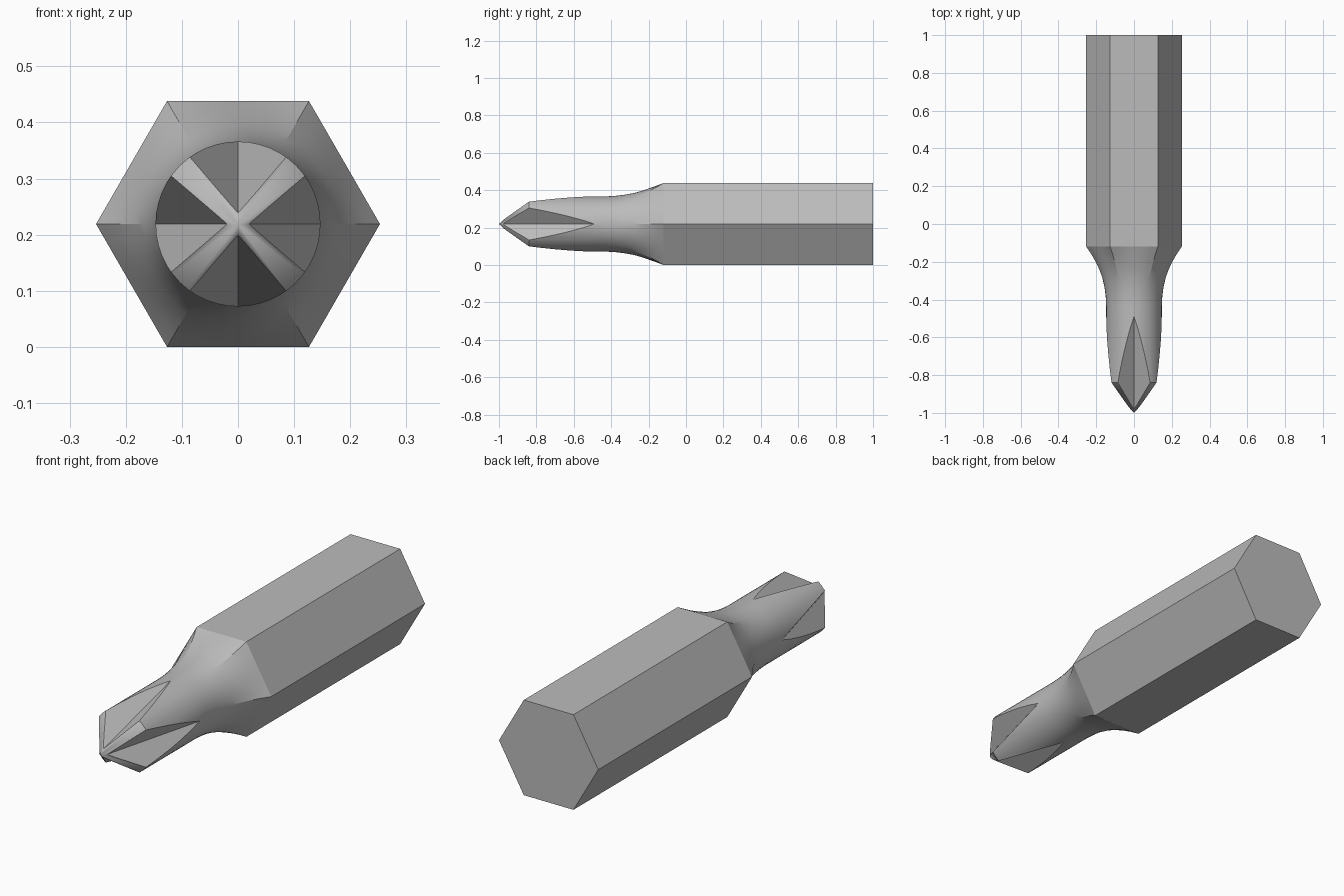
import bpy, bmesh
from math import cos, sin, pi, radians
from mathutils import Matrix, Vector

cube = bpy.data.objects.get("Cube")
if cube:
    bpy.data.objects.remove(cube, do_unlink=True)

AXIS_Z = 0.219
SIDES = 48

steel = bpy.data.materials.new("steel grey")
steel.use_nodes = True
steel.diffuse_color = (0.5, 0.5, 0.5, 1)
steel.node_tree.nodes["Principled BSDF"].inputs["Base Color"].default_value = (0.5, 0.5, 0.5, 1)


def make_object(name, bm):
    bmesh.ops.recalc_face_normals(bm, faces=bm.faces)
    mesh = bpy.data.meshes.new(name)
    bm.to_mesh(mesh)
    bm.free()
    mesh.materials.append(steel)
    obj = bpy.data.objects.new(name, mesh)
    bpy.context.collection.objects.link(obj)
    return obj


def section(y, corner, flat):
    """Ring blending from hexagon (flat = 0.866 corner) to circle (flat = corner)."""
    hexness = (1 - flat / corner) / (1 - cos(pi / 6))
    ring = []
    for i in range(SIDES):
        a = 2 * pi * i / SIDES
        off = (a % (pi / 3)) - pi / 6
        hex_r = cos(pi / 6) / cos(off)
        r = corner * (1 + (hex_r - 1) * hexness)
        ring.append(Vector((r * cos(a), y, AXIS_Z + r * sin(a))))
    return ring


# Body: hexagonal shank, flared neck, round shaft, conical point
stations = [(1, .253, .2191), (-.12, .253, .2191), (-.16, .226, .204),
            (-.2, .203, .19), (-.24, .184, .176), (-.28, .169, .165),
            (-.33, .157, .156), (-.38, .150, .150), (-.44, .147, .147),
            (-.84, .147, .147)]
bm = bmesh.new()
rings = [[bm.verts.new(p) for p in section(*s)] for s in stations]
for a, b in zip(rings, rings[1:]):
    for i in range(SIDES):
        j = (i + 1) % SIDES
        bm.faces.new((a[i], a[j], b[j], b[i]))
bm.faces.new(rings[0])
tip = bm.verts.new((0, -1, AXIS_Z))
for i in range(SIDES):
    bm.faces.new((rings[-1][i], rings[-1][(i + 1) % SIDES], tip))
bit = make_object("cross_head_bit", bm)


# Four V-shaped flutes with sloping valleys
def flute_cutter(angle):
    bm = bmesh.new()
    ends = []
    for y in (-.3, -1.03):
        valley = .02 + .26 * (y + .978)
        ends.append([bm.verts.new(p) for p in
                     ((0, y, valley), (.352, y, valley + .26), (-.352, y, valley + .26))])
    a, b = ends
    bm.faces.new(a)
    bm.faces.new(b)
    for i in range(3):
        j = (i + 1) % 3
        bm.faces.new((a[i], a[j], b[j], b[i]))
    turn = Matrix.Translation((0, 0, AXIS_Z)) @ Matrix.Rotation(angle, 4, 'Y')
    bm.transform(turn)
    cutter = make_object("flute_cutter", bm)
    cutter.hide_render = True
    return cutter


bpy.context.view_layer.objects.active = bit
for k in range(4):
    cutter = flute_cutter(k * pi / 2)
    mod = bit.modifiers.new("flute", 'BOOLEAN')
    mod.operation = 'DIFFERENCE'
    mod.solver = 'EXACT'
    mod.object = cutter
    bpy.ops.object.modifier_apply(modifier=mod.name)
    bpy.data.objects.remove(cutter, do_unlink=True)

# Merge coplanar strips on the shank
bm = bmesh.new()
bm.from_mesh(bit.data)
bmesh.ops.dissolve_limit(bm, angle_limit=radians(.3), verts=bm.verts, edges=bm.edges)
bm.to_mesh(bit.data)
bm.free()

bpy.ops.object.select_all(action='DESELECT')
bit.select_set(True)
bpy.ops.object.shade_smooth_by_angle(angle=radians(20))
